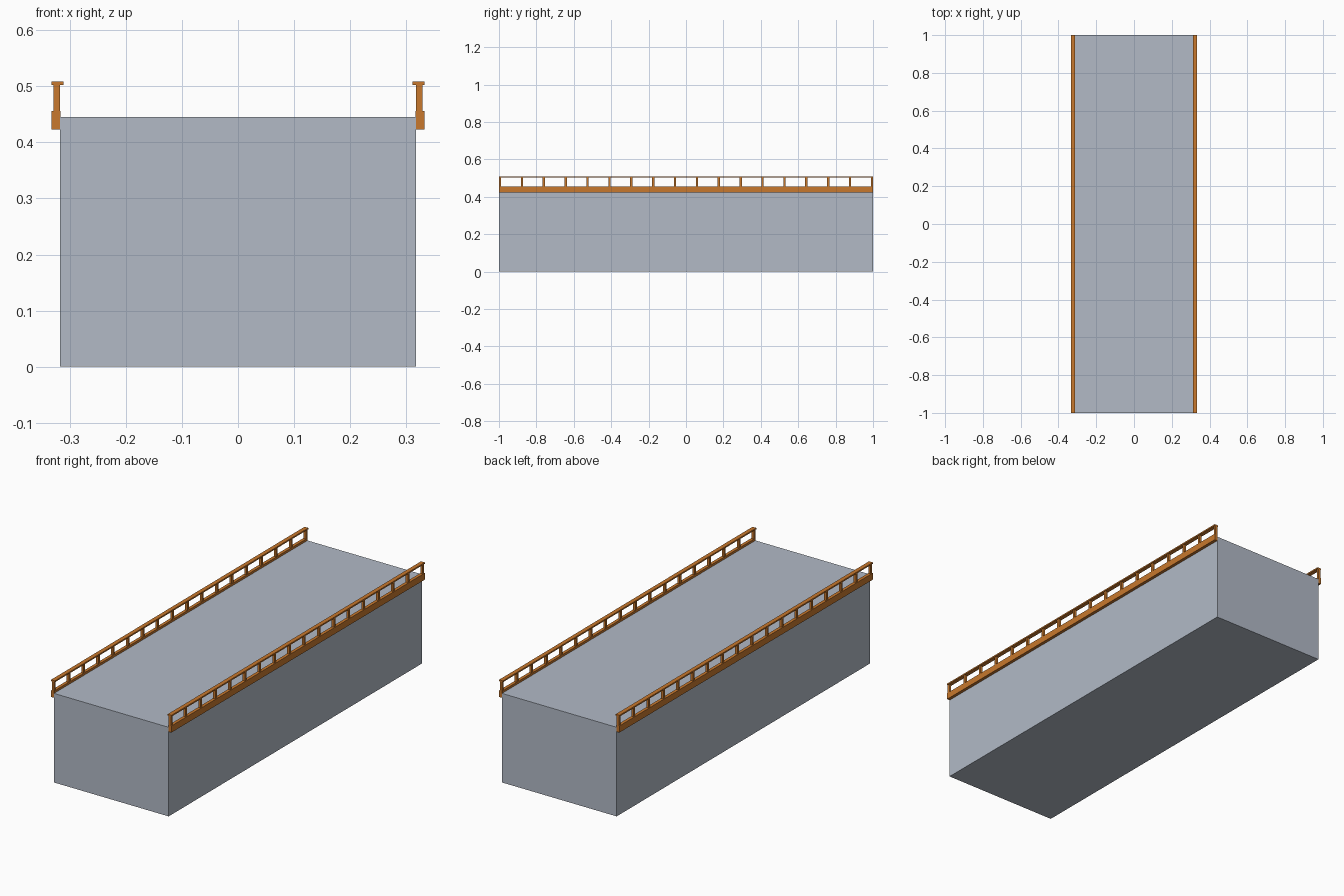
import bpy

if "Cube" in bpy.data.objects:
    bpy.data.objects.remove(bpy.data.objects["Cube"])


def material(name, rgb):
    m = bpy.data.materials.new(name)
    m.diffuse_color = (*rgb, 1)
    m.use_nodes = True
    m.node_tree.nodes["Principled BSDF"].inputs["Base Color"].default_value = m.diffuse_color
    return m


GREY = material("pale blue grey", (0.445, 0.491, 0.565))
ORANGE = material("rust orange", (0.578, 0.188, 0.026))


def box(name, x, y, z, mat):
    """Box from (min, max) ranges on each axis."""
    verts = [(a, b, c) for a in x for b in y for c in z]
    faces = [(0, 1, 3, 2), (4, 6, 7, 5), (0, 4, 5, 1),
             (2, 3, 7, 6), (0, 2, 6, 4), (1, 5, 7, 3)]
    me = bpy.data.meshes.new(name)
    me.from_pydata(verts, [], faces)
    me.materials.append(mat)
    ob = bpy.data.objects.new(name, me)
    bpy.context.collection.objects.link(ob)
    return ob


# solid deck block
box("deck_block", (-0.317, 0.317), (-1, 1), (0, 0.445), GREY)

for side, s in (("left", -1), ("right", 1)):
    def span(a, b):
        return tuple(sorted((s * a, s * b)))

    # edge beam and handrail
    box(side + "_edge_beam", span(0.3165, 0.3325), (-1, 1), (0.423, 0.456), ORANGE)
    box(side + "_handrail", span(0.3115, 0.3325), (-1, 1), (0.502, 0.509), ORANGE)

    # evenly spaced posts
    n, w = 18, 0.006
    for i in range(n):
        y = -0.994 + i * 1.988 / (n - 1)
        box(f"{side}_post_{i + 1}", span(0.3170, 0.3290), (y - w, y + w),
            (0.450, 0.503), ORANGE)
